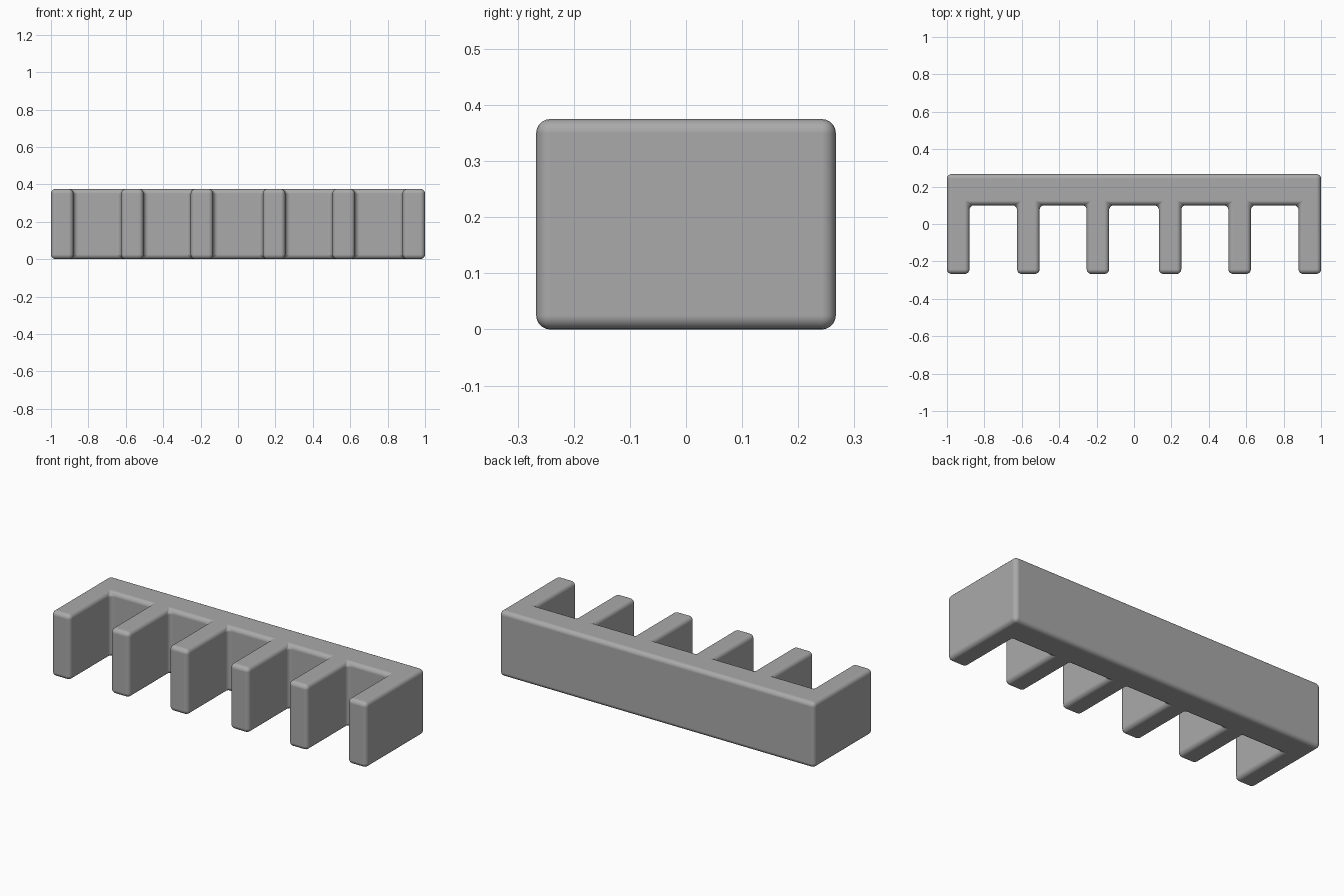
import bpy
import bmesh
import math

if "Cube" in bpy.data.objects:
    bpy.data.objects.remove(bpy.data.objects["Cube"], do_unlink=True)

HEIGHT = 0.375
BACK, FRONT, NOTCH = 0.267, -0.267, 0.1
TOOTH = 0.12
LEFT_EDGES = [-1, -0.625, -0.253, 0.133, 0.505, 0.88]

# Plain grey material
grey = bpy.data.materials.new("grey")
grey.use_nodes = True
colour = (0.4, 0.4, 0.4, 1)
grey.diffuse_color = colour
grey.node_tree.nodes["Principled BSDF"].inputs["Base Color"].default_value = colour

# Comb outline: straight back, then each tooth in turn along the front
outline = [(1, BACK), (-1, BACK)]
for i, x in enumerate(LEFT_EDGES):
    if i > 0:
        outline.append((x, NOTCH))
    outline += [(x, FRONT), (x + TOOTH, FRONT)]
    if i < len(LEFT_EDGES) - 1:
        outline.append((x + TOOTH, NOTCH))

# Extrude the outline to full height
bm = bmesh.new()
base = bm.faces.new([bm.verts.new((x, y, 0)) for x, y in outline])
top = bmesh.ops.extrude_face_region(bm, geom=[base])
bmesh.ops.translate(bm, vec=(0, 0, HEIGHT),
                    verts=[v for v in top["geom"] if isinstance(v, bmesh.types.BMVert)])
bmesh.ops.recalc_face_normals(bm, faces=bm.faces)
mesh = bpy.data.meshes.new("toothed_rack")
bm.to_mesh(mesh)
bm.free()
mesh.materials.append(grey)
rack = bpy.data.objects.new("toothed_rack", mesh)
bpy.context.collection.objects.link(rack)

# Rounded edges and inner fillets
bevel = rack.modifiers.new("rounded_edges", "BEVEL")
bevel.width = 0.025
bevel.segments = 5
bevel.limit_method = "ANGLE"
bevel.harden_normals = True

bpy.context.view_layer.objects.active = rack
rack.select_set(True)
bpy.ops.object.shade_smooth_by_angle(angle=math.radians(40))
